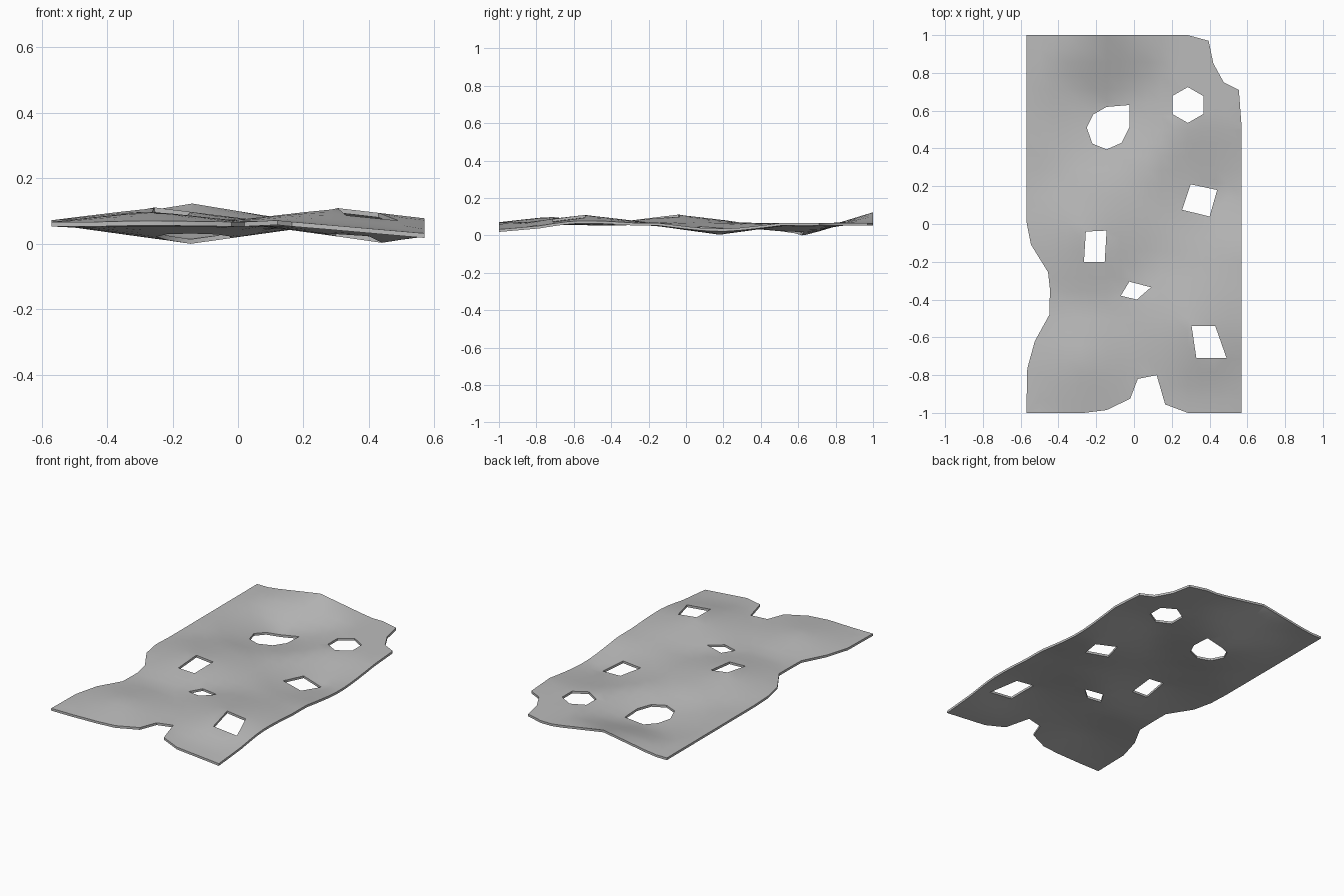
import bpy, bmesh, math
from mathutils import Vector
from mathutils.geometry import delaunay_2d_cdt

if "Cube" in bpy.data.objects:
    bpy.data.objects.remove(bpy.data.objects["Cube"])

THICK = 0.014

# torn outline of the sheet
outline = [(-.57, 1), (.285, 1), (.395, .97), (.42, .85), (.475, .75), (.555, .71),
           (.57, .51), (.57, -1), (.285, -1), (.165, -.955), (.12, -.80), (.02, -.82),
           (-.02, -.925), (-.145, -.985), (-.265, -1), (-.57, -1), (-.565, -.765),
           (-.525, -.62), (-.448, -.48), (-.445, -.345), (-.455, -.255),
           (-.545, -.11), (-.57, .015)]

# holes
hexagon = [(.285 + .095 * math.sin(math.tau * i / 6), .63 + .095 * math.cos(math.tau * i / 6))
           for i in range(6)]
holes = [hexagon,
         [(-.215, .58), (-.145, .62), (-.025, .63), (-.025, .51),
          (-.065, .43), (-.145, .395), (-.22, .425), (-.25, .51)],
         [(.30, .21), (.44, .18), (.40, .04), (.255, .075)],
         [(-.255, -.04), (-.145, -.035), (-.155, -.20), (-.265, -.20)],
         [(-.025, -.305), (.09, -.335), (.015, -.40), (-.07, -.38)],
         [(.305, -.54), (.43, -.54), (.49, -.71), (.33, -.71)]]

# dents and bumps: x, y, height, radius
bumps = [(-.14, 1, .056, .34), (-.145, .62, -.053, .38), (.44, .18, -.05, .36),
         (-.255, -.04, .044, .36), (.305, -.54, .042, .36), (.57, -1, -.035, .4),
         (-.27, -.73, .033, .3)]


def height(x, y):
    z = .065
    for bx, by, h, r in bumps:
        z += h * max(0, 1 - math.hypot(x - bx, y - by) / r)
    return z


def inside(p, poly):
    hit = False
    for (x1, y1), (x2, y2) in zip(poly, poly[1:] + poly[:1]):
        if (y1 > p.y) != (y2 > p.y) and p.x < x1 + (p.y - y1) * (x2 - x1) / (y2 - y1):
            hit = not hit
    return hit


# flat triangulation of outline, holes and a regular grid
pts, edges = [], []
for loop in [outline] + holes:
    s, n = len(pts), len(loop)
    pts += [Vector(p) for p in loop]
    edges += [(s + i, s + (i + 1) % n) for i in range(n)]
NX, NY = 16, 28
pts += [Vector((-.57 + 1.14 * i / NX, -1 + 2 * j / NY))
        for i in range(NX + 1) for j in range(NY + 1)]
pts.append(Vector((-.14, 1)))
verts, _, faces, *_ = delaunay_2d_cdt(pts, edges, [], 0, 1e-4)

# keep the cloth, drop holes and the torn-away parts
bm = bmesh.new()
top = [bm.verts.new((v.x, v.y, height(v.x, v.y))) for v in verts]
for f in faces:
    c = sum((verts[i] for i in f), Vector((0, 0))) / len(f)
    if inside(c, outline) and not any(inside(c, h) for h in holes):
        bm.faces.new([top[i] for i in f])
bmesh.ops.delete(bm, geom=[v for v in bm.verts if not v.link_faces], context='VERTS')
for f in bm.faces:
    f.normal_update()
    if f.normal.z < 0:
        f.normal_flip()

# give it thickness
upper = bm.faces[:]
copy = bmesh.ops.duplicate(bm, geom=bm.verts[:] + bm.edges[:] + upper)
vmap = copy["vert_map"]
rim = [e for f in upper for e in f.edges if len(e.link_faces) == 1]
for f in [g for g in copy["geom"] if isinstance(g, bmesh.types.BMFace)]:
    f.normal_flip()
for v in [g for g in copy["geom"] if isinstance(g, bmesh.types.BMVert)]:
    v.co.z -= THICK
for e in rim:
    a, b = e.verts
    bm.faces.new((a, b, vmap[b], vmap[a]))
bmesh.ops.recalc_face_normals(bm, faces=bm.faces[:])

# rest on the ground
low = min(v.co.z for v in bm.verts)
bmesh.ops.translate(bm, verts=bm.verts[:], vec=(0, 0, -low))

mesh = bpy.data.meshes.new("torn_sheet")
bm.to_mesh(mesh)
bm.free()
sheet = bpy.data.objects.new("torn_sheet", mesh)
bpy.context.collection.objects.link(sheet)

grey = bpy.data.materials.new("plain grey")
grey.diffuse_color = (.5, .5, .5, 1)
grey.use_nodes = True
grey.node_tree.nodes["Principled BSDF"].inputs["Base Color"].default_value = grey.diffuse_color
mesh.materials.append(grey)

bpy.context.view_layer.objects.active = sheet
sheet.select_set(True)
bpy.ops.object.shade_smooth_by_angle(angle=math.radians(35))
